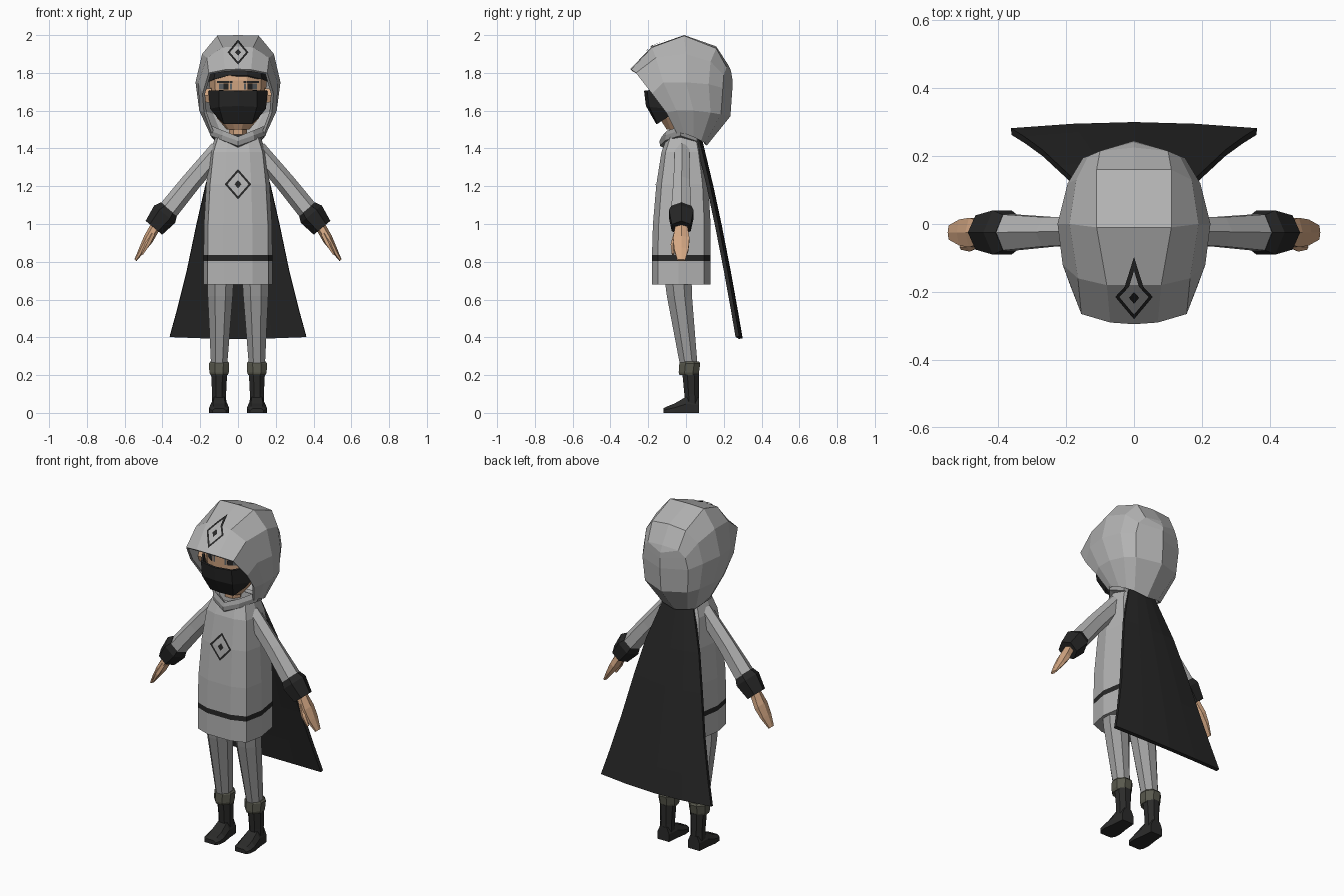
import bpy, bmesh, math
from mathutils import Vector
from mathutils.bvhtree import BVHTree

if "Cube" in bpy.data.objects:
    bpy.data.objects.remove(bpy.data.objects["Cube"])


def material(name, r, g, b):
    m = bpy.data.materials.new(name)
    m.diffuse_color = (r, g, b, 1)
    m.use_nodes = True
    m.node_tree.nodes["Principled BSDF"].inputs["Base Color"].default_value = m.diffuse_color
    return m


LIGHT = material("light_grey_cloth", .45, .45, .45)
MID = material("mid_grey_cloth", .34, .34, .34)
BLACK = material("black_cloth", .02, .02, .02)
BOOT = material("boot_black", .024, .024, .023)
OLIVE = material("olive_cuff", .10, .10, .075)
SKIN = material("skin", .66, .39, .23)
EYE = material("eye_grey", .12, .13, .14)


def make(name, verts, faces, mat, mirror=False, fix=True):
    me = bpy.data.meshes.new(name)
    me.from_pydata([tuple(v) for v in verts], [], faces)
    if fix:
        bm = bmesh.new()
        bm.from_mesh(me)
        bmesh.ops.recalc_face_normals(bm, faces=bm.faces)
        bm.to_mesh(me)
        bm.free()
    me.materials.append(mat)
    ob = bpy.data.objects.new(name, me)
    bpy.context.collection.objects.link(ob)
    if mirror:
        ob.modifiers.new("mirror", 'MIRROR').merge_threshold = .0005
    return ob


def loft(name, rings, mat, mirror=False):
    """Closed rings joined into a capped solid."""
    n = len(rings[0])
    faces = [(i*n+j, i*n+(j+1) % n, (i+1)*n+(j+1) % n, (i+1)*n+j)
             for i in range(len(rings)-1) for j in range(n)]
    last = (len(rings)-1)*n
    faces += [tuple(range(n)), tuple(range(last, last+n))]
    return make(name, [p for r in rings for p in r], faces, mat, mirror)


def shell(name, rows, mat, thick):
    """Half grid mirrored at x = 0 and thickened inward."""
    n = len(rows[0])
    faces = [(i*n+j, i*n+j+1, (i+1)*n+j+1, (i+1)*n+j)
             for i in range(len(rows)-1) for j in range(n-1)]
    ob = make(name, [p for r in rows for p in r], faces, mat, True, False)
    ob.modifiers.new("thickness", 'SOLIDIFY').thickness = thick
    return ob


def ring(c, a, b, n=8, u=(1, 0, 0), v=(0, 1, 0), phase=0.0):
    c, u, v = Vector(c), Vector(u), Vector(v)
    return [c + u*a*math.cos(phase+2*math.pi*k/n) + v*b*math.sin(phase+2*math.pi*k/n)
            for k in range(n)]


def decal(name, quads, target, mat, lift=.006):
    """Front-facing xz quads laid onto a target surface."""
    dg = bpy.context.evaluated_depsgraph_get()
    tree = BVHTree.FromObject(target, dg)
    verts, faces = [], []
    for q in quads:
        faces.append(tuple(range(len(verts), len(verts)+4)))
        for x, z in q:
            hit, nor, _, _ = tree.ray_cast(Vector((x, -2, z)), Vector((0, 1, 0)))
            verts.append(hit + nor*lift if hit else Vector((x, -.2, z)))
    return make(name, verts, faces, mat, False, False)


def diamond(z, w, h, t, steps=6):
    """Diamond outline plus a small solid diamond."""
    def pts(s):
        return [Vector((0, z-h*s)), Vector((w*s, z)), Vector((0, z+h*s)), Vector((-w*s, z))]
    o, i = pts(1), pts(t)
    quads = [pts(.27)]
    for k in range(4):
        m = (k+1) % 4
        for s in range(steps):
            f, g = s/steps, (s+1)/steps
            quads.append([o[k].lerp(o[m], f), o[k].lerp(o[m], g),
                          i[k].lerp(i[m], g), i[k].lerp(i[m], f)])
    return quads


# Tunic with a dark hem stripe
half = [(.42, -1), (.88, -.8), (1, -.1), (.88, .78), (.42, 1)]
outline = half + [(-x, y) for x, y in reversed(half)]
rows = [(.68, .182, -.18, .13), (.805, .182, -.18, .13), (.835, .182, -.18, .13),
        (1.0, .18, -.175, .13), (1.21, .168, -.157, .118), (1.38, .148, -.13, .09),
        (1.46, .12, -.10, .07)]
tunic = loft("tunic", [[(w*x, (f+b)/2 + (b-f)/2*y, z) for x, y in outline]
                       for z, w, f, b in rows], LIGHT)
tunic.data.materials.append(BLACK)
for p in tunic.data.polygons:
    if .81 < p.center.z < .83:
        p.material_index = 1

# Hood: rows run from the brim to the back, points from crown to shoulder
hood = shell("hood", [
    [(0, -.295, 1.82), (.07, -.29, 1.817), (.155, -.265, 1.80), (.188, -.18, 1.69), (.18, -.105, 1.59), (.14, -.05, 1.48)],
    [(0, -.18, 1.94), (.08, -.18, 1.935), (.165, -.16, 1.88), (.21, -.12, 1.75), (.205, -.05, 1.60), (.15, -.01, 1.48)],
    [(0, -.01, 2.0), (.11, -.01, 1.997), (.19, 0, 1.90), (.225, 0, 1.75), (.205, .04, 1.60), (.14, .04, 1.46)],
    [(0, .16, 1.94), (.11, .16, 1.93), (.17, .13, 1.86), (.195, .12, 1.74), (.18, .13, 1.59), (.12, .08, 1.44)],
    [(0, .225, 1.84), (.10, .215, 1.83), (.135, .20, 1.79), (.15, .195, 1.72), (.14, .185, 1.58), (.08, .10, 1.43)],
    [(0, .235, 1.82), (0, .24, 1.80), (0, .245, 1.77), (0, .245, 1.71), (0, .235, 1.57), (0, .11, 1.415)],
], LIGHT, .014)

# Collar: V-fronted band around the neck
path = [(0, -.14, 1.435), (.085, -.11, 1.465), (.15, -.03, 1.49), (.12, .06, 1.46), (0, .08, 1.44)]
path += [(-x, y, z) for x, y, z in path[3:0:-1]]
loft("collar", [[(x*s, -.03+(y+.03)*s, z+d) for x, y, z in path]
                for s, d in [(.82, -.03), (.98, -.022), (1, .005), (.9, .028), (.7, .01)]], MID)

# Cape
shell("cape", [[(0, y, z-.01), (w*.5, y-.005, z-.007), (w, y-.018, z)]
               for z, y, w in [(1.46, .085, .09), (1.21, .145, .172), (1.0, .19, .22),
                               (.76, .237, .27), (.55, .275, .322), (.405, .30, .362)]],
      BLACK, .02)

# Head, neck, ears, hair
head_rows = [(1.50, .06, .06), (1.56, .11, .10), (1.65, .145, .125), (1.76, .152, .132),
             (1.86, .13, .115), (1.92, .07, .07)]
head = loft("head", [ring((0, -.045, z), a, b, 10) for z, a, b in head_rows], SKIN)
loft("neck", [ring((0, -.04, 1.42), .05, .05, 6), ring((0, -.05, 1.56), .045, .045, 6)], SKIN)
loft("ear", [ring((.14, -.07, 1.68), .035, .045, 6, (0, 1, 0), (0, 0, 1)),
             ring((.188, -.085, 1.68), .022, .038, 6, (0, 1, 0), (0, 0, 1))], SKIN, True)
hair = [[Vector((p.x, p.y, p.z - 1.5*p.x**2)) for p in ring((0, -.045, z), a, b, 10)]
        for z, a, b in [(1.79, .158, .142), (1.87, .138, .122), (1.93, .075, .075)]]
loft("hair", hair, BLACK)

# Eyes and brows
for s in (-1, 1):
    side = "left" if s > 0 else "right"
    for part, x, z, w, h, m, l in [("eye", .065, 1.728, .034, .017, EYE, .004),
                                   ("pupil", .06, 1.728, .013, .016, BLACK, .007),
                                   ("brow", .068, 1.752, .040, .006, BLACK, .006)]:
        x *= s
        decal(side + "_" + part, [[(x-w, z-h), (x, z-h), (x, z+h), (x-w, z+h)],
                                  [(x, z-h), (x+w, z-h), (x+w, z+h), (x, z+h)]], head, m, l)

# Face mask
shell("mask", [
    [(0, -.158, 1.53), (.075, -.152, 1.53), (.115, -.09, 1.57)],
    [(0, -.212, 1.625), (.10, -.195, 1.62), (.148, -.10, 1.61)],
    [(0, -.222, 1.705), (.10, -.205, 1.707), (.157, -.11, 1.705)]], BLACK, .012)

# Diamond emblems
decal("chest_emblem", diamond(1.21, .07, .08, .80), tunic, BLACK)
decal("hood_emblem", diamond(1.905, .055, .065, .78), hood, BLACK)

# Arms, cuffs and hands, mirrored
ACROSS, Y = (.77, 0, .64), (0, 1, 0)


def limb(name, secs, mat, n=6):
    return loft(name, [ring((x, y, z), a, b, n, ACROSS, Y) for x, y, z, a, b in secs], mat, True)


limb("sleeve", [(.10, -.02, 1.395, .05, .045), (.25, -.023, 1.22, .052, .05),
                (.375, -.025, 1.065, .055, .062)], LIGHT)
limb("wrist_cuff", [(.365, -.025, 1.08, .055, .06), (.388, -.025, 1.052, .072, .075),
                    (.445, -.025, .98, .057, .058)], BLACK)
limb("hand", [(.435, -.025, .99, .028, .035), (.475, -.025, .92, .028, .050),
              (.508, -.025, .865, .018, .044), (.543, -.025, .808, .007, .024)], SKIN)
limb("thumb", [(.45, -.05, .95, .016, .016), (.48, -.068, .89, .014, .014),
               (.508, -.068, .84, .007, .008)], SKIN, 5)

# Legs, boots and boot cuffs, mirrored
P8 = math.pi/8


def upright(name, secs, mat):
    return loft(name, [ring((x, y, z), a, b, 8, phase=P8) for x, y, z, a, b in secs], mat, True)


upright("trouser_leg", [(.092, -.045, .75, .078, .08), (.094, -.035, .62, .072, .072),
                        (.10, .015, .25, .046, .05)], MID)
upright("boot_cuff", [(.10, .015, .20, .050, .054), (.10, .015, .215, .056, .058),
                      (.10, .02, .262, .058, .060), (.10, .02, .272, .05, .052)], OLIVE)
upright("boot_shaft", [(.10, .033, .03, .042, .04), (.10, .03, .10, .040, .042),
                       (.10, .025, .21, .046, .048)], BOOT)
loft("boot_foot", [[(.10-w, y, 0), (.10+w, y, 0), (.10+w, y, h*.55), (.10+w*.6, y, h),
                    (.10-w*.6, y, h), (.10-w, y, h*.55)]
                   for y, w, h in [(.07, .038, .08), (.0, .044, .085), (-.06, .053, .05),
                                   (-.10, .05, .034), (-.12, .036, .024)]], BOOT, True)
